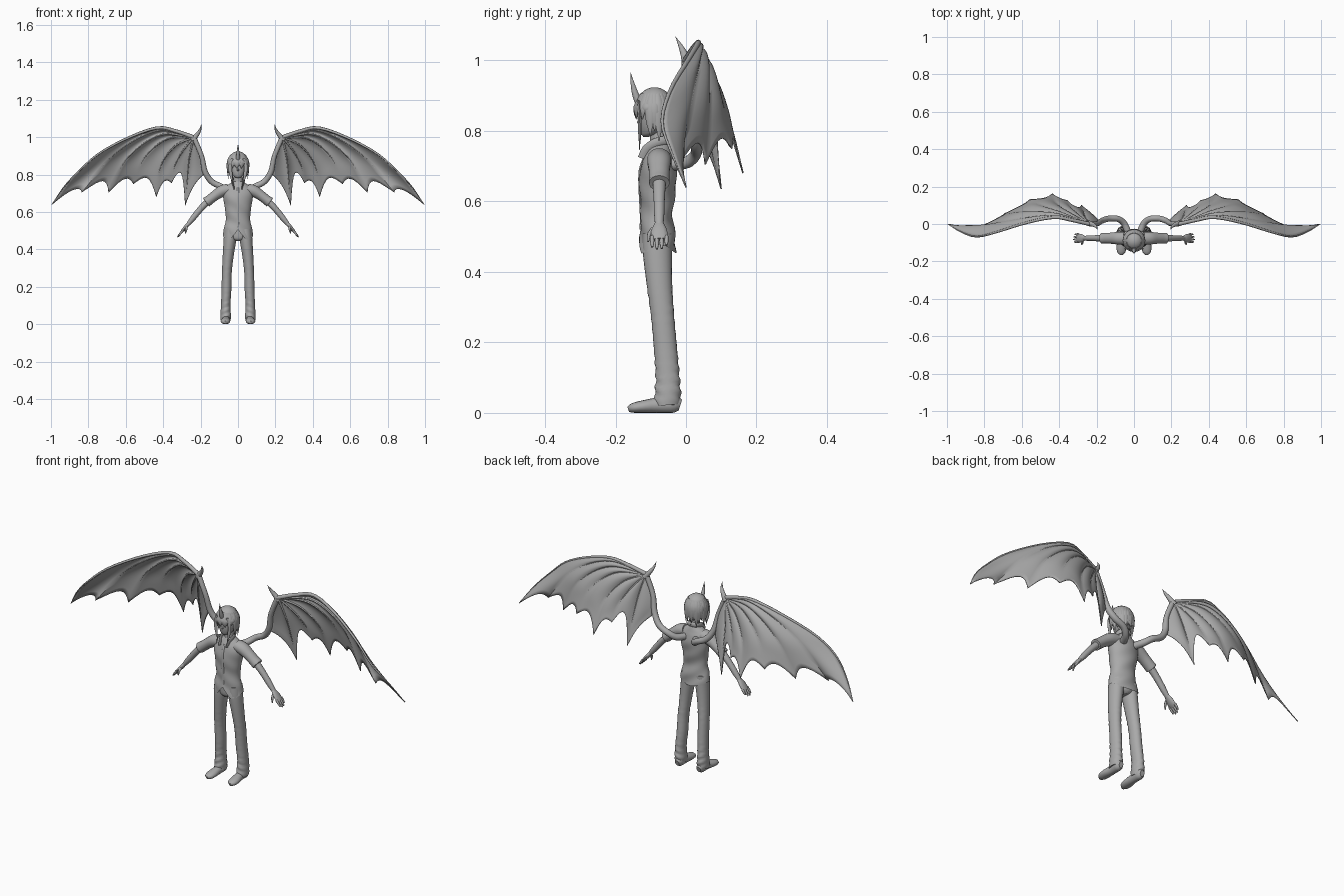
import bpy, bmesh, math
from mathutils import Vector as V

grey = bpy.data.materials.new("plain grey")
grey.diffuse_color = (0.4, 0.4, 0.4, 1)


def finish(name, bm, mirror=False, subsurf=0, thick=0, angle=50):
    bmesh.ops.recalc_face_normals(bm, faces=bm.faces)
    me = bpy.data.meshes.new(name)
    bm.to_mesh(me)
    bm.free()
    ob = bpy.data.objects.new(name, me)
    bpy.context.collection.objects.link(ob)
    me.materials.append(grey)
    if thick:
        m = ob.modifiers.new("thickness", 'SOLIDIFY')
        m.thickness, m.offset = thick, 0
    if subsurf:
        ob.modifiers.new("smooth", 'SUBSURF').levels = subsurf
        ob.modifiers["smooth"].render_levels = subsurf
    if mirror:
        ob.modifiers.new("mirror", 'MIRROR').use_clip = False
    bpy.ops.object.select_all(action='DESELECT')
    ob.select_set(True)
    bpy.context.view_layer.objects.active = ob
    bpy.ops.object.shade_smooth_by_angle(angle=math.radians(angle))
    return ob


def spline(pts, n):
    """Catmull-Rom resample of any tuples to n + 1 points."""
    p = [V(q) for q in pts]
    p = [2 * p[0] - p[1]] + p + [2 * p[-1] - p[-2]]
    out = []
    for i in range(n + 1):
        f = i / n * (len(p) - 3)
        k = min(int(f), len(p) - 4)
        t = f - k
        a, b, c, d = p[k:k + 4]
        out.append(0.5 * (2 * b + (c - a) * t + (2 * a - 5 * b + 4 * c - d) * t * t
                          + (3 * b - a - 3 * c + d) * t ** 3))
    return out


def loft(bm, rows, n=12, sides=14, ref=(0, 1, 0), flat=None, caps=(True, True), edit=None):
    """Rows are x, y, z, half width, half depth; flat fixes the ring normal."""
    rs = spline(rows, n)
    cs = [V(r[:3]) for r in rs]
    rings = []
    for i, c in enumerate(cs):
        t = V(flat) if flat else (cs[min(i + 1, n)] - cs[max(i - 1, 0)]).normalized()
        v = (V(ref) - t * t.dot(V(ref))).normalized()
        u = v.cross(t)
        ring = []
        for j in range(sides):
            a = math.tau * j / sides
            co = c + u * math.cos(a) * max(rs[i][3], .0006) + v * math.sin(a) * max(rs[i][4], .0006)
            if edit:
                co = edit(co, i / n, a)
            ring.append(bm.verts.new(co))
        rings.append(ring)
    for r, s in zip(rings, rings[1:]):
        for j in range(sides):
            bm.faces.new((r[j], r[(j + 1) % sides], s[(j + 1) % sides], s[j]))
    for want, ring in zip(caps, (rings[0], rings[-1])):
        if want:
            bm.faces.new(ring)


def part(name, rows, mirror=True, subsurf=0, thick=0, **kw):
    bm = bmesh.new()
    loft(bm, rows, **kw)
    return finish(name, bm, mirror, subsurf, thick)


UP = (0, 0, 1)

# Shoes and trousers, with creases at the knee and ankle
part("shoe", [(.064, -.016, .022, .012, .016), (.064, -.035, .026, .022, .026),
              (.064, -.08, .022, .021, .022), (.067, -.12, .018, .026, .018),
              (.068, -.15, .014, .022, .014), (.068, -.164, .010, .008, .008)],
     ref=UP, sides=16, edit=lambda c, t, a: V((c.x, c.y, max(c.z, 0))))


def crease(c, t, a):
    k = math.exp(-((c.z - .09) / .07) ** 2) + .6 * math.exp(-((c.z - .29) / .05) ** 2)
    c.z += .004 * k * math.sin(2 * a)
    c.y += .003 * k * math.sin(c.z * 190 + 2 * a)
    return c


part("trouser_leg", [(.066, -.054, .022, .027, .036), (.066, -.052, .05, .028, .037),
                     (.066, -.052, .10, .025, .034), (.062, -.058, .18, .026, .033),
                     (.060, -.066, .27, .026, .033), (.053, -.075, .36, .029, .036),
                     (.043, -.081, .45, .034, .041), (.037, -.081, .51, .036, .042)],
     n=44, sides=20, flat=UP, edit=crease)
part("trouser_seat", [(0, -.081, .445, .012, .03), (0, -.081, .465, .055, .041),
                      (0, -.081, .53, .066, .042)], mirror=False, flat=UP, sides=20)


# Shirt with pointed front hem, slight folds and a front placket
def shirt_shape(c, t, a):
    x = abs(c.x)
    if t < .25:
        w = 1 - t / .25
        front = max(0, -math.sin(a))
        c.z += w * front * (.04 - .055 * min(x / .045, 1)) 
        c.z += w * (1 - front) * .012 * math.cos(2 * a)
    c.y += .003 * math.sin(c.z * 75 + c.x * 45) * (1 - t)
    return c


part("shirt", [(0, -.080, .465, .081, .052), (0, -.081, .51, .075, .050),
               (0, -.083, .56, .065, .045), (0, -.081, .62, .070, .050),
               (0, -.079, .675, .079, .053), (0, -.077, .715, .080, .046),
               (0, -.076, .740, .060, .037), (0, -.075, .762, .028, .028)],
     mirror=False, n=40, sides=32, flat=UP, caps=(False, True), edit=shirt_shape)
part("shirt_lining", [(0, -.081, .505, .07, .046), (0, -.081, .515, .072, .047)],
     mirror=False, n=2, sides=24, flat=UP)
part("placket", [(0, -.128, .52, .006, .004), (0, -.127, .56, .006, .004),
                 (0, -.131, .64, .006, .004), (0, -.130, .69, .006, .004),
                 (0, -.116, .73, .005, .004)], mirror=False, flat=UP, sides=8)
part("collar", [(.020, -.122, .722, .015, .003), (.026, -.112, .748, .013, .004),
                (.033, -.085, .768, .012, .004), (.022, -.052, .775, .012, .004),
                (0, -.045, .776, .012, .004)], ref=(1, 0, 0), sides=8)
part("neck", [(0, -.076, .74, .027, .027), (0, -.078, .80, .024, .025)],
     mirror=False, n=3, flat=UP)

# Sleeves, arms and hands
part("sleeve", [(.05, -.076, .722, .030, .034), (.085, -.076, .712, .031, .034),
                (.12, -.076, .690, .027, .030), (.150, -.076, .667, .026, .029),
                (.170, -.076, .652, .027, .029), (.166, -.076, .655, .018, .020)], n=20, sides=18)
part("arm", [(.14, -.076, .675, .019, .020), (.18, -.076, .638, .017, .018),
             (.21, -.076, .605, .016, .016), (.24, -.076, .568, .015, .015),
             (.268, -.076, .533, .010, .012)], sides=14)
part("palm", [(.262, -.076, .540, .009, .012), (.278, -.076, .522, .010, .021),
              (.292, -.076, .505, .009, .024), (.304, -.075, .492, .006, .021)], sides=12)
bm = bmesh.new()
for i, length in enumerate((.85, 1, .95, .7)):
    y = -.096 + .0135 * i
    loft(bm, [(.296, y, .501, .006, .006), (.296 + .014 * length, y, .501 - .018 * length, .006, .006),
              (.296 + .028 * length, y, .501 - .036 * length, .003, .003)], n=5, sides=8)
loft(bm, [(.274, -.092, .523, .006, .007), (.277, -.104, .507, .006, .006),
          (.281, -.108, .486, .003, .003)], n=6, sides=8)
finish("fingers", bm, True)

# Head, nose and ears
part("head", [(0, -.114, .783, .008, .007), (0, -.102, .792, .026, .025), (0, -.091, .815, .041, .041),
              (0, -.088, .845, .047, .045), (0, -.087, .885, .046, .045),
              (0, -.086, .912, .022, .022)], mirror=False, n=20, sides=22, flat=UP)
part("nose", [(0, -.126, .842, .003, .004), (0, -.133, .824, .005, .006),
              (0, -.127, .818, .004, .003)], mirror=False, n=5, sides=8, flat=UP)
part("ear", [(.044, -.083, .818, .004, .006), (.051, -.080, .84, .005, .011),
             (.050, -.078, .856, .004, .007)], n=6, sides=8, flat=UP)

# Hair cap open at the face, with overlapping locks
HC, HR = V((0, -.089, .862)), V((.054, .054, .060))
bm = bmesh.new()
bmesh.ops.create_uvsphere(bm, u_segments=28, v_segments=18, radius=1)
for v in bm.verts:
    v.co = HC + V(a * b for a, b in zip(v.co, HR))
bmesh.ops.delete(bm, geom=[f for f in bm.faces if f.calc_center_median().z < .872
                           and (f.calc_center_median().y < -.09 or f.calc_center_median().z < .82)],
                 context='FACES')
finish("hair_cap", bm, thick=.004)
bm = bmesh.new()
for i in range(26):
    a = math.tau * (i + .5) / 26
    s, c = math.sin(a), math.cos(a)          # c = -1 faces the front
    end = .800 - .014 * (i % 3) if c > -.45 else .846 - .014 * (i % 2)
    rows = []
    for z, k, r in ((.905, .72, .008), (.872, 1.0, .014), ((.872 + end) / 2, 1.03, .012), (end, .97, .0)):
        rows.append((HC.x + s * HR.x * k, HC.y + c * HR.y * k, z, r, r * .35))
    loft(bm, rows, n=8, sides=8, ref=(s, c, 0))
for s in (1, -1):                            # long locks beside the face
    loft(bm, [(s * .030, -.135, .885, .008, .004), (s * .041, -.132, .845, .010, .005),
              (s * .038, -.131, .800, .008, .005), (s * .026, -.132, .745, .0, .0)], n=10, sides=8)
finish("hair_locks", bm)
part("forehead_horn", [(0, -.128, .868, .012, .012), (0, -.142, .900, .010, .010),
                       (0, -.151, .932, .006, .006), (0, -.157, .966, .0, .0)], mirror=False, n=12)

# Wing bones all radiate from the wrist, inner edge to leading edge
WRIST = (.238, .0, 1.0)
bones = [[WRIST, (.205, .0, .93), (.190, .008, .86), (.185, .015, .80)],
         [WRIST, (.262, .035, .88), (.272, .07, .76), (.282, .10, .635)],
         [WRIST, (.300, .050, .92), (.340, .09, .84), (.355, .125, .755)],
         [WRIST, (.340, .055, .95), (.415, .11, .84), (.437, .162, .68)],
         [WRIST, (.380, .055, .99), (.500, .10, .89), (.560, .130, .750)],
         [WRIST, (.420, .050, 1.01), (.590, .065, .89), (.692, .055, .705)],
         [WRIST, (.430, .040, 1.035), (.660, .020, .91), (.835, -.020, .705)],
         [WRIST, (.33, .02, 1.032), (.43, .035, 1.05), (.58, .005, 1.0), (.74, -.045, .915),
          (.845, -.068, .825), (.93, -.04, .735), (.995, .0, .64)]]
scallop = [.10, .36, .13, .14, .10, .10, .07]
N, M = 24, 8
curves = [spline(b, N * 4) for b in bones]


def along(curve, t):
    f = t * N * 4
    k = min(int(f), N * 4 - 1)
    return curve[k].lerp(curve[k + 1], f - k)


bm = bmesh.new()
cols = []
for p in range(len(bones) - 1):
    for j in range(M + (p == len(bones) - 2)):
        s = j / M
        sag = 4 * s * (1 - s)
        col = []
        for i in range(N + 1):
            t = i / N * (1 - scallop[p] * sag)
            co = along(curves[p], t).lerp(along(curves[p + 1], t), s)
            co.y += .014 * sag * math.sin(math.pi * min(t, .8))
            col.append(bm.verts.new(co))
        cols.append(col)
for a, b in zip(cols, cols[1:]):
    for i in range(N):
        bm.faces.new((a[i], b[i], b[i + 1], a[i + 1]))
bmesh.ops.remove_doubles(bm, verts=bm.verts, dist=.0003)
finish("wing_membrane", bm, True, thick=.004)

bm = bmesh.new()
for b in bones[1:]:
    r = .011 if b is bones[-1] else .006
    loft(bm, [(*q, r * (1 - .85 * i / (len(b) - 1)), r * (1 - .85 * i / (len(b) - 1)))
              for i, q in enumerate(b)], n=24, sides=8)
finish("wing_bones", bm, True)

# Curled wing arm and the claw at the wrist
part("wing_arm", [(.035, -.035, .705, .018, .018), (.055, .005, .712, .017, .017),
                  (.088, .028, .735, .016, .016), (.140, .028, .762, .016, .016),
                  (.176, .015, .815, .015, .015), (.195, .002, .90, .013, .013),
                  (.236, .0, 1.0, .013, .013)], n=32, ref=(.3, .2, 1))
part("wing_claw", [(.242, .004, .985, .015, .015), (.218, -.004, 1.015, .011, .011),
                   (.202, -.016, 1.042, .006, .006), (.197, -.03, 1.068, .0, .0)], n=12)
